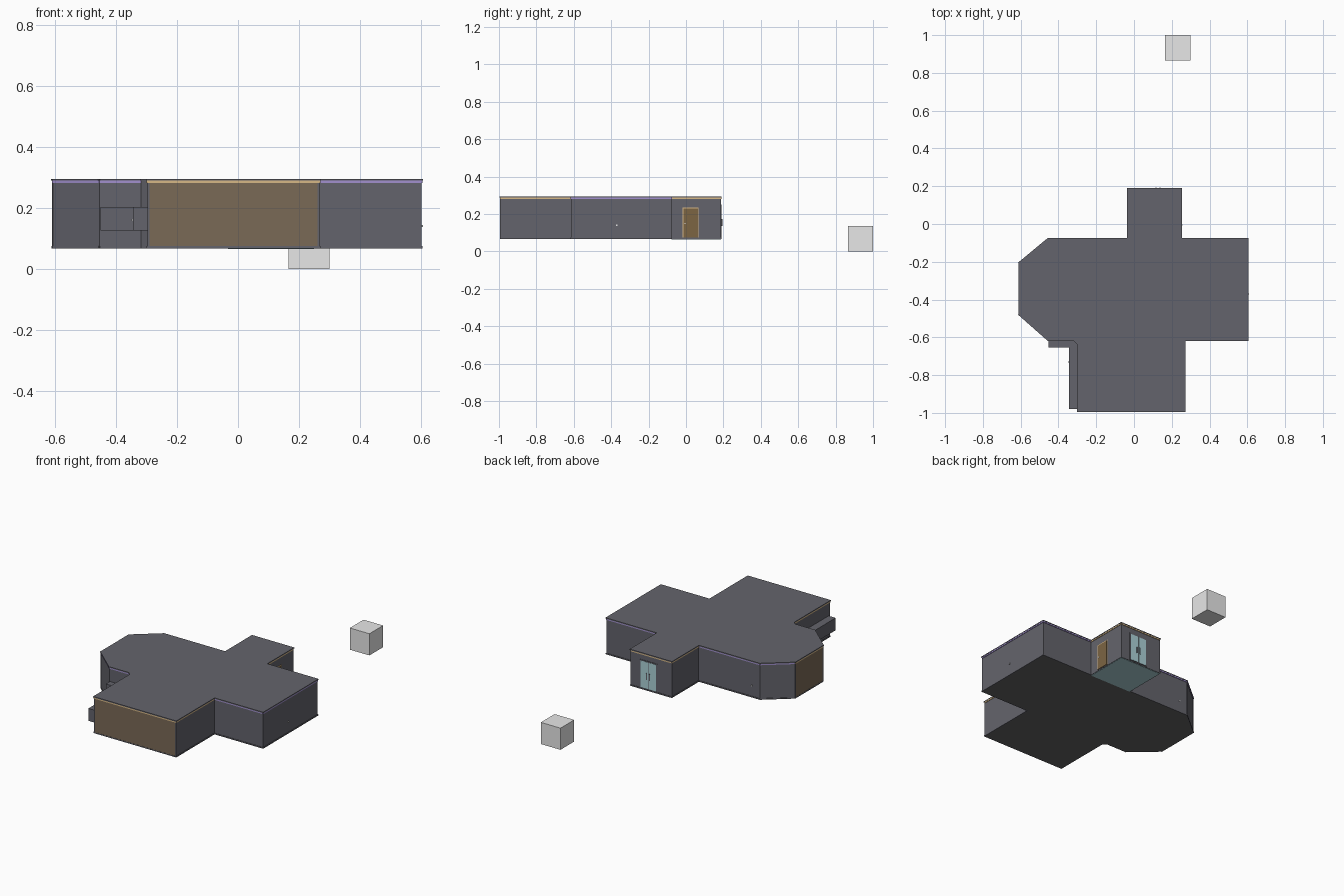
import bpy, bmesh
from mathutils import Vector, Matrix

cube = bpy.data.objects.get("Cube")
if cube:
    bpy.data.objects.remove(cube, do_unlink=True)


def material(name, r, g, b):
    m = bpy.data.materials.new(name)
    m.use_nodes = True
    m.diffuse_color = (r, g, b, 1)
    bsdf = next(n for n in m.node_tree.nodes if n.type == 'BSDF_PRINCIPLED')
    bsdf.inputs["Base Color"].default_value = (r, g, b, 1)
    return m


WALL = material("slate grey", 0.127, 0.127, 0.15)
FLOOR = material("floor grey", 0.127, 0.127, 0.127)
BROWN = material("wall brown", 0.195, 0.144, 0.093)
DOOR = material("door brown", 0.2, 0.13, 0.055)
GLASS = material("pale teal", 0.41, 0.64, 0.68)
PURPLE = material("lilac light", 0.36, 0.28, 0.62)
TAN = material("warm light", 0.68, 0.48, 0.24)
PALE = material("pale grey", 0.8, 0.8, 0.8)


def finish(name, bm, *mats):
    mesh = bpy.data.meshes.new(name)
    bmesh.ops.recalc_face_normals(bm, faces=bm.faces)
    bm.to_mesh(mesh)
    bm.free()
    for m in mats:
        mesh.materials.append(m)
    ob = bpy.data.objects.new(name, mesh)
    bpy.context.collection.objects.link(ob)
    return ob


def box(name, mat, x, y, z):
    """Box from (min, max) pairs on each axis."""
    bm = bmesh.new()
    bmesh.ops.create_cube(bm, size=1)
    for v in bm.verts:
        v.co = Vector([(lo + hi) / 2 + c * (hi - lo)
                       for c, (lo, hi) in zip(v.co, (x, y, z))])
    return finish(name, bm, mat)


def strip(name, mat, a, b, z, out, extend=0.0):
    """Flat strip on the wall from a to b, standing proud of it by out."""
    a, b = Vector((*a, 0)), Vector((*b, 0))
    along = (b - a).normalized()
    normal = Vector((along.y, -along.x, 0))
    length = (b - a).length + 2 * extend
    centre = (a + b) / 2 + Vector((0, 0, sum(z) / 2))
    frame = Matrix((along, normal, (0, 0, 1))).transposed().to_4x4()
    size = Matrix.Diagonal((length, 2 * out, z[1] - z[0], 1))
    bm = bmesh.new()
    bmesh.ops.create_cube(bm, size=1, matrix=Matrix.Translation(centre) @ frame @ size)
    return finish(name, bm, mat)


# Building shell: footprint corners, each with the light on the wall that follows
BASE, TOP = 0.067, 0.295
plan = [
    ((-0.297, -0.992), TAN), ((0.268, -0.992), TAN), ((0.268, -0.615), PURPLE),
    ((0.603, -0.615), PURPLE), ((0.603, -0.078), PURPLE), ((0.25, -0.078), TAN),
    ((0.25, 0.187), TAN), ((-0.033, 0.187), TAN), ((-0.033, -0.078), PURPLE),
    ((-0.455, -0.078), PURPLE), ((-0.608, -0.205), TAN), ((-0.608, -0.48), PURPLE),
    ((-0.455, -0.615), PURPLE), ((-0.318, -0.615), WALL), ((-0.297, -0.635), TAN),
]
bm = bmesh.new()
base = bm.faces.new([bm.verts.new((*p, BASE)) for p, _ in plan])
raised = bmesh.ops.extrude_face_region(bm, geom=[base], use_keep_orig=True)
for v in raised["geom"]:
    if isinstance(v, bmesh.types.BMVert):
        v.co.z = TOP
bm.normal_update()
for f in bm.faces:
    f.material_index = int(f.calc_center_median().z < BASE + 0.001)
finish("building_shell", bm, WALL, FLOOR)

# Roof rim, light strip and skirting along every wall
for i, (a, light) in enumerate(plan):
    b = plan[(i + 1) % len(plan)][0]
    strip("roof_rim", WALL, a, b, (0.289, TOP), 0.004, 0.004)
    strip("light_strip", light, a, b, (0.282, 0.289), 0.003)
    strip("skirting", WALL, a, b, (BASE, 0.074), 0.003, 0.003)

# Brown feature walls with their corner posts
for i in (0, 10):
    a, b = Vector(plan[i][0]), Vector(plan[i + 1][0])
    d = (b - a).normalized() * 0.007
    strip("feature_wall", BROWN, a + d, b - d, (0.074, 0.282), 0.002)
    for p, q in ((a, a + d), (b - d, b)):
        strip("corner_post", WALL, p, q, (0.074, 0.282), 0.003)

# Projecting ledges around the inner corner
LEDGE = (0.125, 0.202)
box("side_ledge", WALL, (-0.345, -0.29), (-0.98, -0.6), LEDGE)
box("short_ledge", WALL, (-0.452, -0.33), (-0.655, -0.6), LEDGE)

# Entrance hall: glazed floor, side door and double glass door
box("glazed_floor", GLASS, (-0.033, 0.25), (-0.078, 0.187), (0.065, 0.068))
strip("side_door_frame", TAN, (0.25, -0.018), (0.25, 0.067), (0.076, 0.234), 0.003)
strip("side_door", DOOR, (0.25, -0.014), (0.25, 0.063), (0.076, 0.23), 0.004)
strip("glass_door_frame", WALL, (0.19, 0.187), (0.064, 0.187), (0.076, 0.25), 0.003)
for x in (0.155, 0.099):
    strip("glass_door", GLASS, (x + 0.026, 0.187), (x - 0.026, 0.187), (0.078, 0.244), 0.004)
    h = x + (0.018 if x < 0.12 else -0.018)
    box("door_handle", WALL, (h - 0.003, h + 0.003), (0.187, 0.194), (0.135, 0.175))

# Small wall knobs
for x, y, z in ((0.605, -0.37, 0.14), (-0.4, -0.076, 0.14),
                (-0.347, -0.73, 0.16), (0.254, -0.006, 0.15)):
    box("wall_knob", PALE, (x - 0.003, x + 0.003), (y - 0.003, y + 0.003),
        (z - 0.003, z + 0.003))

# Detached block behind the building
box("detached_block", PALE, (0.165, 0.3), (0.865, 1.0), (0, 0.135))
